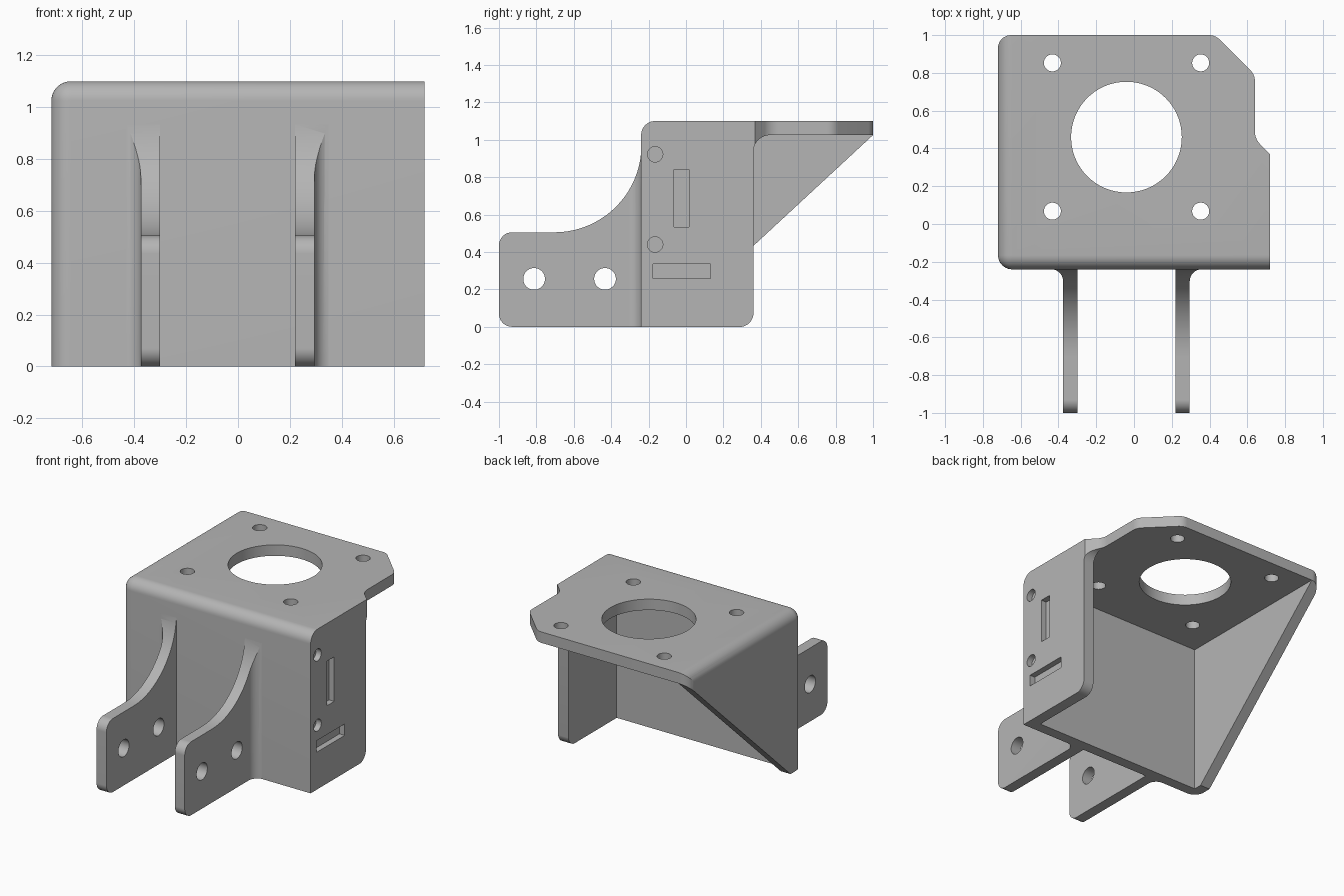
import bpy, bmesh, math
from mathutils import Vector

cube = bpy.data.objects.get("Cube")
if cube:
    bpy.data.objects.remove(cube, do_unlink=True)

grey = bpy.data.materials.new("plain_grey")
grey.use_nodes = True
COLOUR = (0.46, 0.46, 0.46, 1)
grey.diffuse_color = COLOUR
grey.node_tree.nodes["Principled BSDF"].inputs["Base Color"].default_value = COLOUR


def finish(name, bm):
    bmesh.ops.recalc_face_normals(bm, faces=bm.faces)
    mesh = bpy.data.meshes.new(name)
    bm.to_mesh(mesh)
    bm.free()
    mesh.materials.append(grey)
    obj = bpy.data.objects.new(name, mesh)
    bpy.context.collection.objects.link(obj)
    return obj


def rounded(corners, steps=12):
    """Turn (a, b, radius) corners into an outline with filleted corners."""
    pts = []
    for i, (a, b, *r) in enumerate(corners):
        p = Vector((a, b))
        if not r:
            pts.append(p)
            continue
        u = (Vector(corners[i - 1][:2]) - p).normalized()
        v = (Vector(corners[(i + 1) % len(corners)][:2]) - p).normalized()
        half = u.angle(v) / 2
        centre = p + (u + v).normalized() * r[0] / math.sin(half)
        start = p + u * r[0] / math.tan(half) - centre
        end = p + v * r[0] / math.tan(half) - centre
        sweep = math.pi - 2 * half
        for k in range(steps + 1):
            t = k / steps
            pts.append(centre + (start * math.sin((1 - t) * sweep)
                                 + end * math.sin(t * sweep)) / math.sin(sweep))
    return pts


def prism(name, outline, lo, hi, axis):
    """Extrude an outline: axis 'z' reads it as (x, y), axis 'x' as (y, z)."""
    bm = bmesh.new()
    place = (lambda p, h: (p.x, p.y, h)) if axis == 'z' else (lambda p, h: (h, p.x, p.y))
    base = bm.faces.new([bm.verts.new(place(p, lo)) for p in outline])
    side = bmesh.ops.extrude_face_region(bm, geom=[base])
    move = (0, 0, hi - lo) if axis == 'z' else (hi - lo, 0, 0)
    bmesh.ops.translate(bm, vec=move,
                        verts=[g for g in side["geom"] if isinstance(g, bmesh.types.BMVert)])
    return finish(name, bm)


def rect(a0, a1, b0, b1):
    return rounded([(a0, b0), (a1, b0), (a1, b1), (a0, b1)])


def circle(a, b, r, n=48):
    return [Vector((a + r * math.cos(k * math.tau / n), b + r * math.sin(k * math.tau / n)))
            for k in range(n)]


def boolean(target, tool, operation='DIFFERENCE'):
    mod = target.modifiers.new("shape", 'BOOLEAN')
    mod.operation, mod.solver, mod.object = operation, 'EXACT', tool
    bpy.context.view_layer.update()
    graph = bpy.context.evaluated_depsgraph_get()
    mesh = bpy.data.meshes.new_from_object(target.evaluated_get(graph))
    target.modifiers.clear()
    target.data = mesh
    bpy.data.objects.remove(tool, do_unlink=True)


def cut(target, outline, lo, hi, axis):
    boolean(target, prism("cutter", outline, lo, hi, axis))


def smooth(obj):
    bpy.ops.object.select_all(action='DESELECT')
    obj.select_set(True)
    bpy.context.view_layer.objects.active = obj
    bpy.ops.object.shade_smooth_by_angle(angle=math.radians(25))


LEFT, FRONT, TOP, WALL = -0.72, -0.24, 1.1, 0.075

# Bracket body: block with rounded top front, top side and upright corner edges
bm = bmesh.new()
bmesh.ops.create_cube(bm, size=1)
for v in bm.verts:
    v.co = (LEFT if v.co.x < 0 else 0.9, FRONT if v.co.y < 0 else 1.2, TOP if v.co.z > 0 else 0)


def on_two(edge):
    a, b = (v.co for v in edge.verts)
    planes = [all(abs(c[i] - w) < 1e-4 for c in (a, b))
              for i, w in enumerate((LEFT, FRONT, TOP))]
    return sum(planes) == 2


bmesh.ops.bevel(bm, geom=[e for e in bm.edges if on_two(e)], offset=WALL,
                segments=10, profile=0.5, affect='EDGES')
body = finish("bracket_body", bm)

# Plan outline with clipped corner and side notch
plan = rounded([(LEFT - 0.0005, -0.4), (0.72, -0.4), (0.72, 0.37), (0.64, 0.45, 0.1),
                (0.64, 0.79, 0.08), (0.43, 1.0, 0.08), (LEFT - 0.0005, 1.0, 0.07)])
boolean(body, prism("plan", plan, -0.2, 1.3, 'z'), 'INTERSECT')

# Hollow inside, sloping gusset and short slotted side wall
under = TOP - WALL
cut(body, rect(LEFT + WALL, 0.642, FRONT + WALL, 1.3), -0.3, under, 'z')
cut(body, rounded([(-0.215, -0.1), (1.2, 1.21), (1.2, -0.1)]), -1, 0, 'x')
cut(body, rounded([(0.36, under, 0.09), (1.3, under), (1.3, -0.1), (0.36, -0.1)]), 0.5, 1, 'x')
corner = [Vector((0.4, -0.1))] + rounded([(0.285, -0.001), (0.361, -0.001, 0.075), (0.361, 0.08)])[1:-1]
cut(body, corner + [Vector((0.4, 0.074))], 0.5, 1, 'x')

# Motor opening and mounting holes
cut(body, circle(-0.04, 0.46, 0.293, 72), 0.9, 1.3, 'z')
for x in (-0.432, 0.353):
    for y in (0.068, 0.853):
        cut(body, circle(x, y, 0.045), 0.9, 1.3, 'z')

# Blind holes and slots in the side wall
for z in (0.44, 0.922):
    cut(body, circle(-0.165, z, 0.041), 0.68, 0.9, 'x')
cut(body, rect(-0.063, 0.016, 0.534, 0.84), 0.68, 0.9, 'x')
cut(body, rect(-0.176, 0.13, 0.257, 0.336), 0.68, 0.9, 'x')
smooth(body)

# Front arms: curved profile, filleted into the wall on the outer side
for name, mirror in (("left_arm", False), ("right_arm", True)):
    foot = rounded([(0.22, -1.1), (0.295, -1.1), (0.295, -0.239, 0.065),
                    (0.4, -0.239), (0.4, -0.21), (0.22, -0.21)])
    if mirror:
        foot = [Vector((-0.08 - p.x, p.y)) for p in foot]
    arm = prism(name, foot, -0.1, 1.2, 'z')
    shape = rounded([(-1, 0, 0.07), (-1, 0.505, 0.07), (-0.2385, 0.505, 0.465),
                     (-0.2385, 1.0), (-0.2, 1.0), (-0.2, 0)], 20)
    boolean(arm, prism("shape", shape, -1, 1, 'x'), 'INTERSECT')
    for y in (-0.812, -0.433):
        cut(arm, circle(y, 0.256, 0.058), -1, 1, 'x')
    smooth(arm)
